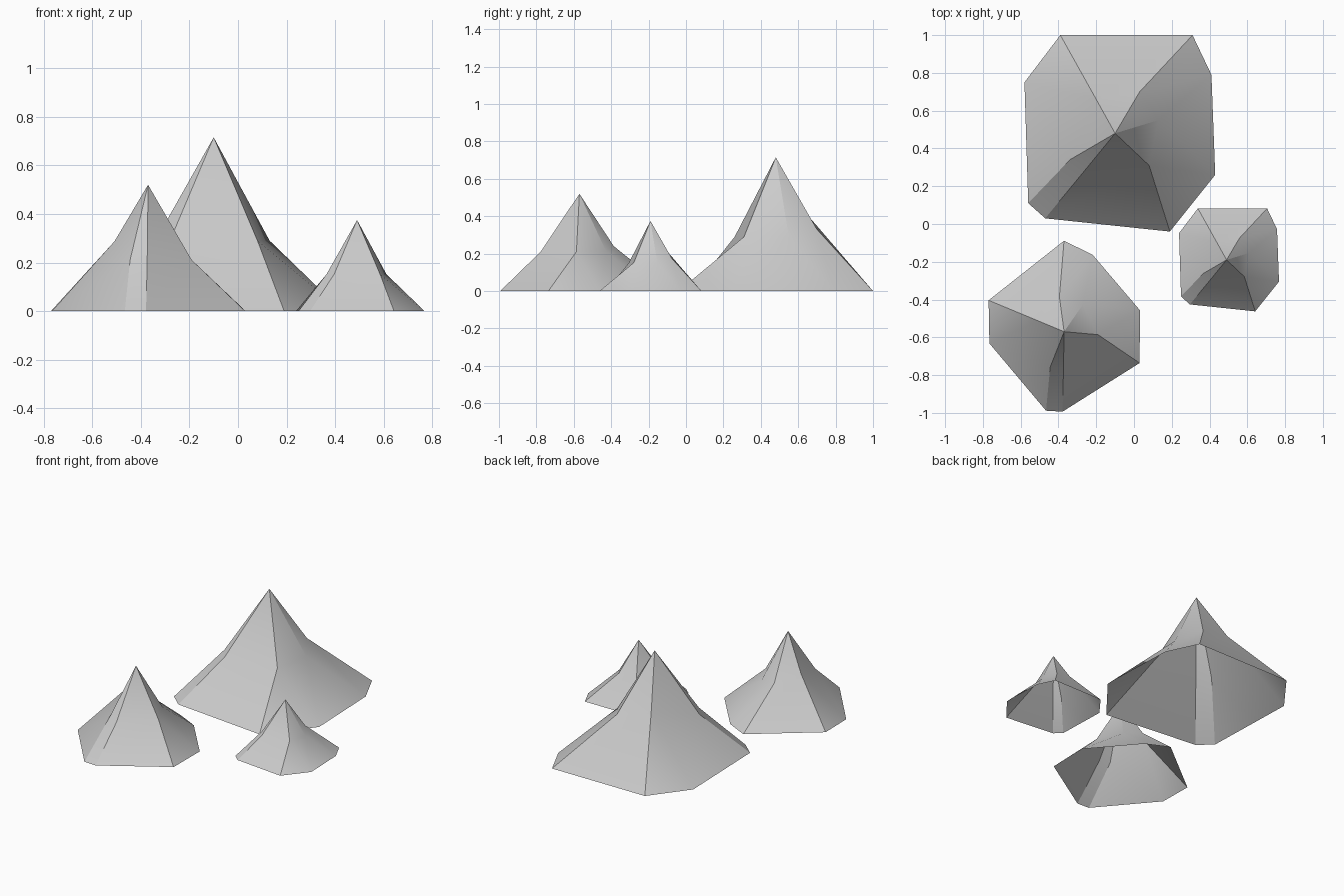
import bpy, math

cube = bpy.data.objects.get("Cube")
if cube:
    bpy.data.objects.remove(cube, do_unlink=True)

# Stone colour
stone = bpy.data.materials.new("stone_grey")
stone.use_nodes = True
colour = (0.6, 0.6, 0.6, 1)
stone.diffuse_color = colour
bsdf = next(n for n in stone.node_tree.nodes if n.type == 'BSDF_PRINCIPLED')
bsdf.inputs["Base Color"].default_value = colour

# Mountain profile: points are measured outward from the peak's axis
PEAK_HEIGHT = 0.715
foot = [(-.29, .52), (.41, .52), (.51, .31), (.53, -.22),
        (.29, -.52), (-.37, -.45), (-.46, -.37), (-.48, .27)]
shoulder = [(-.10, .18, .395), (.13, .22, .33), (.23, .07, .29),
            (.18, -.17, .29), (-.18, -.22, .29), (-.24, -.14, .29)]
# Shoulder point that each foot point climbs to
climb = [0, 1, 2, 3, 3, 4, 5, 0]


def mountain_mesh():
    verts = [(0, 0, PEAK_HEIGHT)] + shoulder + [(x, y, 0) for x, y in foot]
    first_foot = 1 + len(shoulder)
    faces = []
    for i, s in enumerate(climb):
        j = (i + 1) % len(climb)
        a, b = 1 + s, 1 + climb[j]
        low_a, low_b = first_foot + i, first_foot + j
        if a == b:
            faces.append((a, low_b, low_a))          # lone lower triangle
        else:
            faces.append((a, b, low_b, low_a))       # lower slope
            faces.append((0, b, a))                  # upper slope
    mesh = bpy.data.meshes.new("mountain")
    mesh.from_pydata(verts, [], faces)
    mesh.flip_normals()
    # The foot runs clockwise, so make every slope face outward
    if sum(p.normal.z for p in mesh.polygons) < 0:
        mesh.flip_normals()
    mesh.materials.append(stone)
    mesh.update()
    return mesh


def add_mountain(name, x, y, size, turn):
    ob = bpy.data.objects.new(name, mountain_mesh())
    bpy.context.collection.objects.link(ob)
    ob.location = (x, y, 0)
    ob.scale = (size, size, size)
    ob.rotation_euler.z = math.radians(turn)
    bpy.ops.object.select_all(action='DESELECT')
    ob.select_set(True)
    bpy.context.view_layer.objects.active = ob
    bpy.ops.object.shade_smooth_by_angle(angle=math.radians(30))


# Three peaks of one shape
add_mountain("large_mountain", -.10, .48, 1, 0)
add_mountain("medium_mountain", -.37, -.57, .727, 38.3)
add_mountain("small_mountain", .49, -.19, .524, 0)
